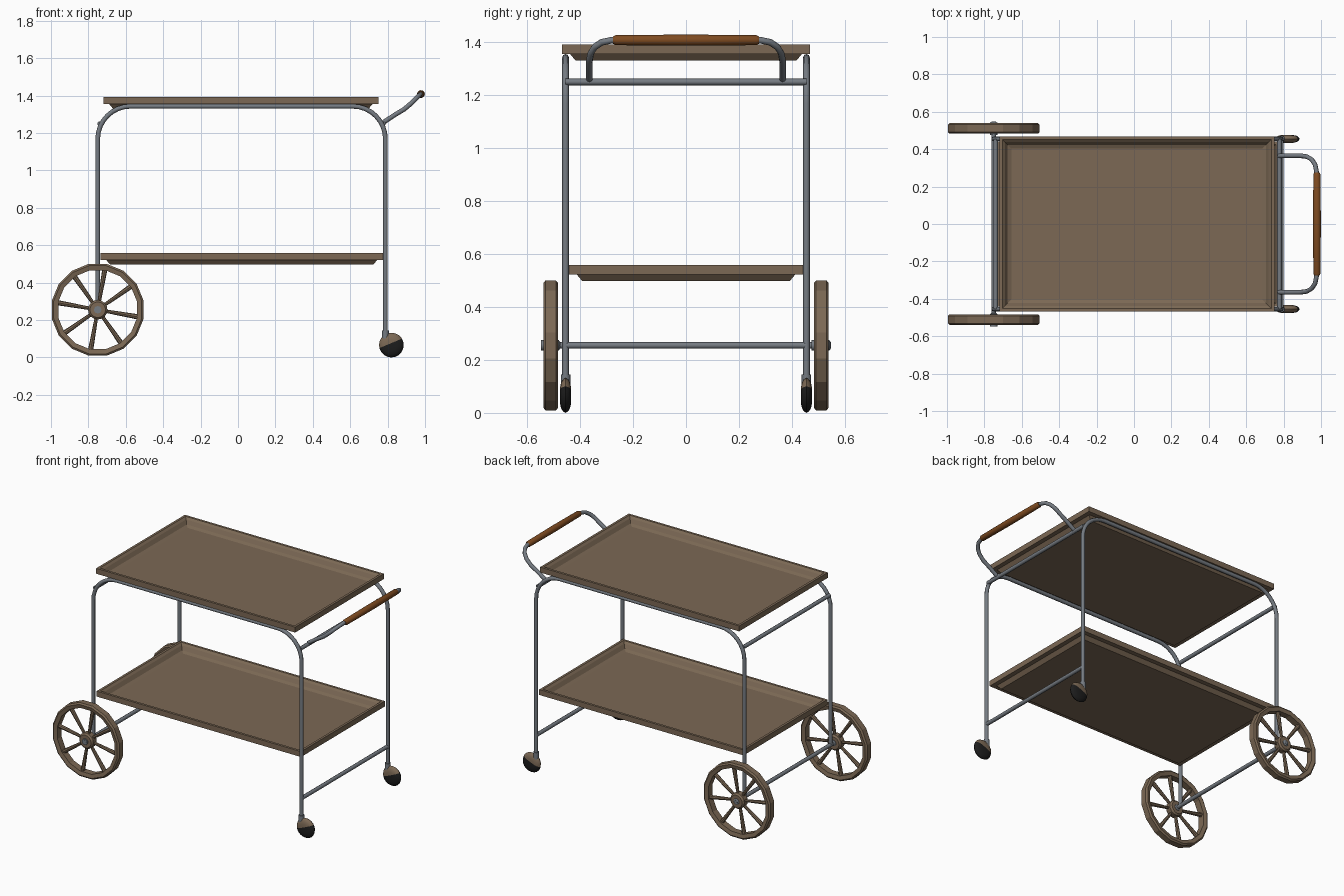
import bpy, bmesh, math
from mathutils import Vector, Matrix

if "Cube" in bpy.data.objects:
    bpy.data.objects.remove(bpy.data.objects["Cube"])


def material(name, rgb):
    m = bpy.data.materials.new(name)
    m.use_nodes = True
    m.diffuse_color = (*rgb, 1)
    m.node_tree.nodes["Principled BSDF"].inputs["Base Color"].default_value = (*rgb, 1)
    return m


WOOD = material("taupe wood", (0.20, 0.14, 0.09))
STEEL = material("grey steel", (0.18, 0.20, 0.225))
LEATHER = material("brown leather", (0.21, 0.07, 0.015))
RUBBER = material("black rubber", (0.012, 0.012, 0.012))


def finish(bm, name, *mats, smooth=None):
    bmesh.ops.recalc_face_normals(bm, faces=bm.faces)
    mesh = bpy.data.meshes.new(name)
    bm.to_mesh(mesh)
    bm.free()
    ob = bpy.data.objects.new(name, mesh)
    bpy.context.collection.objects.link(ob)
    for m in mats:
        mesh.materials.append(m)
    if smooth:
        bpy.ops.object.select_all(action="DESELECT")
        ob.select_set(True)
        bpy.context.view_layer.objects.active = ob
        bpy.ops.object.shade_smooth_by_angle(angle=math.radians(smooth))
    return ob


def tube(name, points, radius, mat):
    """Round tube swept along a path."""
    curve = bpy.data.curves.new(name, "CURVE")
    curve.dimensions = "3D"
    curve.bevel_depth = radius
    curve.bevel_resolution = 2
    curve.use_fill_caps = True
    spline = curve.splines.new("POLY")
    spline.points.add(len(points) - 1)
    for p, co in zip(spline.points, points):
        p.co = (*co, 1)
    ob = bpy.data.objects.new(name, curve)
    bpy.context.collection.objects.link(ob)
    curve.materials.append(mat)
    bpy.ops.object.select_all(action="DESELECT")
    ob.select_set(True)
    bpy.context.view_layer.objects.active = ob
    bpy.ops.object.convert(target="MESH")
    bpy.ops.object.shade_smooth_by_angle(angle=math.radians(50))


def rounded(corners, radius, steps=8):
    """Path through the corners with each inner corner rounded off."""
    pts = [Vector(c) for c in corners]
    path = [pts[0]]
    for a, b, c in zip(pts, pts[1:], pts[2:]):
        p, q = b + (a - b).normalized() * radius, b + (c - b).normalized() * radius
        centre = p + q - b
        for i in range(steps + 1):
            t = i / steps * math.pi / 2
            path.append(centre + (p - centre) * math.cos(t) + (q - centre) * math.sin(t))
    return path + [pts[-1]]


def lathe(bm, profile, sides, centre, closed=False, turn=0):
    """Spin (radius, y) pairs about a y axis through centre."""
    rings = []
    for r, y in profile:
        rings.append([bm.verts.new(Vector(centre) + Vector((
            r * math.cos(turn + math.tau * i / sides), y,
            r * math.sin(turn + math.tau * i / sides)))) for i in range(sides)])
    pairs = list(zip(rings, rings[1:])) + ([(rings[-1], rings[0])] if closed else [])
    for a, b in pairs:
        for i in range(sides):
            j = (i + 1) % sides
            bm.faces.new((a[i], a[j], b[j], b[i]))
    if not closed:
        bm.faces.new(rings[0])
        bm.faces.new(rings[-1])


def tray(name, x0, x1, half_y, top, layers):
    """Hollow tray from stacked rectangles given as (inset, depth)."""
    bm = bmesh.new()
    loops = []
    for inset, depth in layers:
        a, b, h, z = x0 + inset, x1 - inset, half_y - inset, top - depth
        loops.append([bm.verts.new(v) for v in
                      ((a, -h, z), (b, -h, z), (b, h, z), (a, h, z))])
    for p, q in zip(loops, loops[1:]):
        for i in range(4):
            j = (i + 1) % 4
            bm.faces.new((p[i], p[j], q[j], q[i]))
    bm.faces.new(loops[0])
    bm.faces.new(loops[-1])
    finish(bm, name, WOOD)


# Trays, listed from the inner floor over the rim to the underside
tray("top_tray", -0.72, 0.75, 0.468, 1.392,
     [(0.065, 0.045), (0.045, 0.036), (0.03, 0.012), (0.016, 0),
      (0, 0), (0, 0.036), (0.03, 0.036), (0.05, 0.06)])
tray("bottom_tray", -0.735, 0.775, 0.442, 0.558,
     [(0.065, 0.045), (0.045, 0.036), (0.03, 0.012), (0.016, 0),
      (0, 0), (0, 0.036), (0.03, 0.036), (0.05, 0.06)])

# Frame hoops and cross bars
LEFT, RIGHT, SIDE, AXLE = -0.75, 0.788, 0.455, 0.255
for label, s in (("front", -1), ("back", 1)):
    y = s * SIDE
    tube(label + "_frame_hoop", rounded(
        [(LEFT, y, AXLE), (LEFT, y, 1.343), (RIGHT, y, 1.343), (RIGHT, y, 0.12)], 0.175),
        0.0125, STEEL)
for name, x, z, h in (("axle", LEFT, AXLE, 0.548), ("upper_wheel_end_bar", LEFT + 0.01, 1.25, SIDE),
                      ("upper_handle_end_bar", RIGHT - 0.01, 1.25, SIDE),
                      ("lower_handle_end_bar", RIGHT, AXLE, SIDE)):
    tube(name, [(x, -h, z), (x, h, z)], 0.0125, STEEL)

# Push handle: curved rail with a leather grip
half = [(0.775, 0.365, 1.255), (0.84, 0.365, 1.298), (0.89, 0.365, 1.328), (0.925, 0.36, 1.358),
        (0.95, 0.345, 1.382), (0.968, 0.318, 1.4), (0.976, 0.28, 1.408)]
tube("handle_rail", half + [(x, -y, z) for x, y, z in reversed(half)], 0.0125, STEEL)
bm = bmesh.new()
lathe(bm, [(0.014, -0.275), (0.019, -0.265), (0.021, 0), (0.019, 0.265), (0.014, 0.275)],
      12, (0.978, 0, 1.408))
finish(bm, "handle_grip", LEATHER, smooth=50)

for label, s in (("front", -1), ("back", 1)):
    # Spoked wheel: faceted rim, hub and tapered spokes
    centre = Vector((LEFT, s * 0.511, AXLE))
    bm = bmesh.new()
    lathe(bm, [(0.215, -0.022), (0.24, -0.028), (0.25, -0.02), (0.25, 0.02),
               (0.24, 0.028), (0.215, 0.022)], 16, centre, closed=True, turn=math.pi / 16)
    lathe(bm, [(0.042, -0.028), (0.052, -0.018), (0.052, 0.018), (0.042, 0.028)], 16, centre)
    for i in range(8):
        angle = math.radians(35 + 45 * i)
        spin = Matrix.Translation(centre) @ Matrix.Rotation(math.pi / 2 - angle, 4, "Y")
        bmesh.ops.create_cone(bm, cap_ends=True, segments=8, radius1=0.009, radius2=0.014,
                              depth=0.18, matrix=spin @ Matrix.Translation((0, 0, 0.13)))
    finish(bm, label + "_spoked_wheel", WOOD, smooth=20)
    bm = bmesh.new()
    lathe(bm, [(0.02, -0.036), (0.02, 0.03), (0.012, 0.036)], 12, centre)
    finish(bm, label + "_hub_cap", STEEL, smooth=40)

    # Caster: rounded wheel, cover on its upper inner half, and stem socket
    centre = Vector((0.82, s * SIDE, 0.066))
    up = Vector((-0.385, 0, 0.923))
    bm = bmesh.new()
    lathe(bm, [(0.03, -0.021), (0.048, -0.017), (0.06, -0.01), (0.066, 0),
               (0.06, 0.01), (0.048, 0.017), (0.03, 0.021)], 20, centre)
    bmesh.ops.bisect_plane(bm, geom=bm.verts[:] + bm.edges[:] + bm.faces[:],
                           plane_co=centre + up * 0.01, plane_no=up)
    for f in bm.faces:
        f.material_index = int((f.calc_center_median() - centre).dot(up) > 0.01)
    finish(bm, label + "_caster", RUBBER, WOOD, smooth=40)
    tube(label + "_caster_socket", [(RIGHT, s * SIDE, 0.1), (RIGHT, s * SIDE, 0.145)],
         0.018, STEEL)
